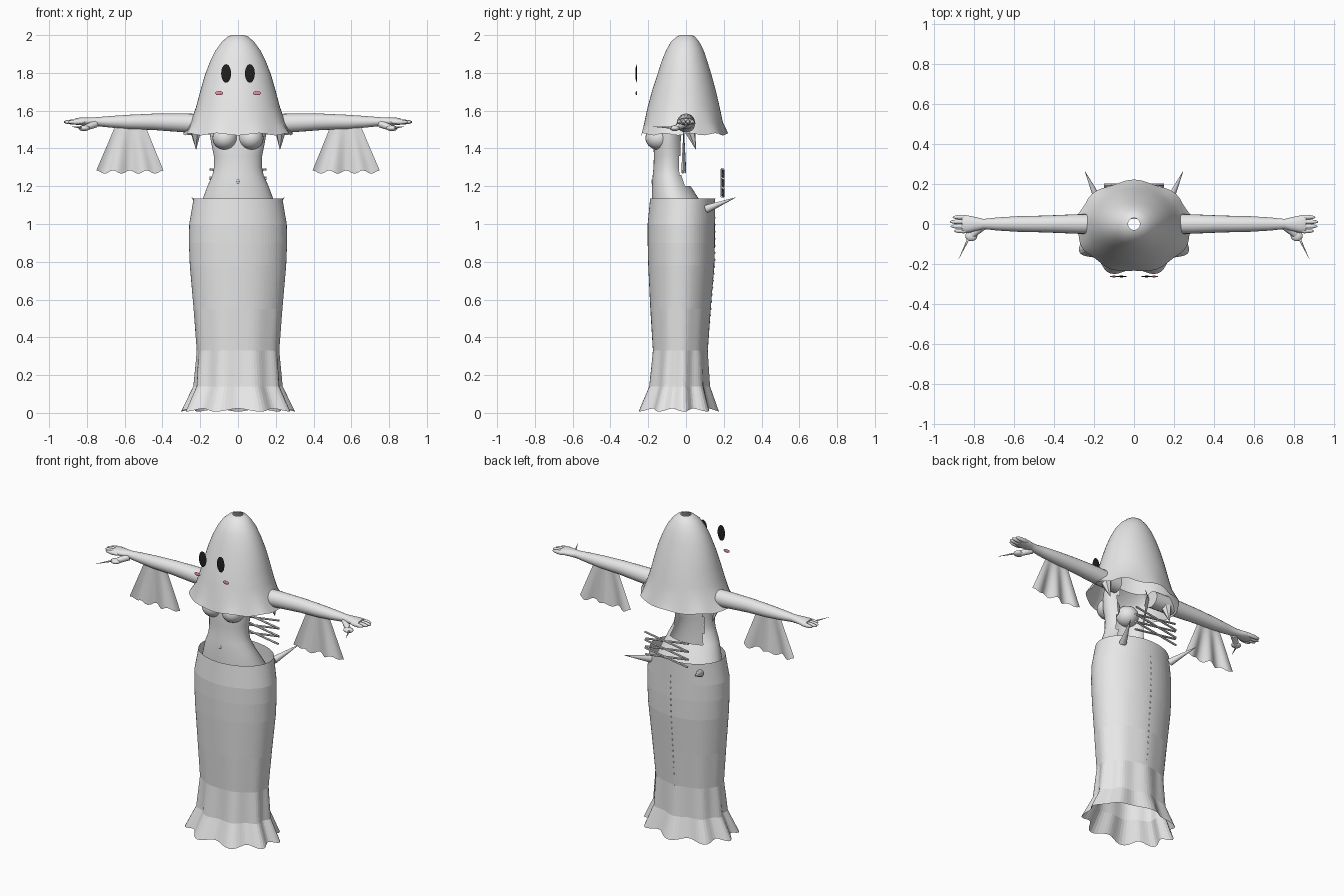
import bpy, bmesh, math
from mathutils import Vector

old = bpy.data.objects.get("Cube")
if old:
    bpy.data.objects.remove(old, do_unlink=True)


def material(name, rgb):
    m = bpy.data.materials.new(name)
    m.use_nodes = True
    m.diffuse_color = (*rgb, 1)
    m.node_tree.nodes["Principled BSDF"].inputs["Base Color"].default_value = (*rgb, 1)
    return m


CLOTH = material("pale grey", (0.8, 0.8, 0.8))
BLACK = material("black", (0.015, 0.015, 0.015))
PINK = material("blush pink", (0.8, 0.28, 0.36))


def finish(bm, name, mat=CLOTH, smooth=True):
    bmesh.ops.recalc_face_normals(bm, faces=bm.faces)
    me = bpy.data.meshes.new(name)
    bm.to_mesh(me)
    bm.free()
    me.materials.append(mat)
    ob = bpy.data.objects.new(name, me)
    bpy.context.collection.objects.link(ob)
    if smooth:
        bpy.ops.object.select_all(action="DESELECT")
        ob.select_set(True)
        bpy.context.view_layer.objects.active = ob
        bpy.ops.object.shade_smooth_by_angle(angle=math.radians(45))
    return ob


def loft(name, rings, caps=False, smooth=True, keep=None):
    """Skin closed rings of points; keep(centre) decides which faces stay."""
    bm = bmesh.new()
    rows = [[bm.verts.new(p) for p in ring] for ring in rings]
    n = len(rows[0])
    for a, b in zip(rows, rows[1:]):
        for i in range(n):
            bm.faces.new((a[i], a[(i + 1) % n], b[(i + 1) % n], b[i]))
    if caps:
        bm.faces.new(rows[0])
        bm.faces.new(rows[-1])
    if keep:
        gone = [f for f in bm.faces if not keep(f.calc_center_median())]
        bmesh.ops.delete(bm, geom=gone, context="FACES")
    return finish(bm, name, smooth=smooth)


def level_ring(z, rx, front, back, n=48, wave=0, folds=9, dz=0):
    """Horizontal oval, optionally pleated outwards and scalloped downwards."""
    cy, ry = (front + back) / 2, (back - front) / 2
    pts = []
    for i in range(n):
        t = math.tau * i / n
        w = math.sin(folds * t + 0.6 * math.sin(2 * t))
        pts.append(((rx + wave * w) * math.cos(t), cy + (ry + wave * w) * math.sin(t), z + dz * w))
    return pts


def ellipsoid(name, centre, size, mat=CLOTH):
    bm = bmesh.new()
    bmesh.ops.create_uvsphere(bm, u_segments=24, v_segments=14, radius=1)
    bmesh.ops.scale(bm, vec=size, verts=bm.verts)
    bmesh.ops.translate(bm, vec=centre, verts=bm.verts)
    return finish(bm, name, mat)


def rod(name, start, end, r1, r2, n=12):
    a, b = Vector(start), Vector(end)
    d = (b - a).normalized()
    u = d.orthogonal().normalized()
    v = d.cross(u)
    angles = [math.tau * i / n for i in range(n)]
    return loft(name, [[c + (u * math.cos(t) + v * math.sin(t)) * r for t in angles]
                       for c, r in ((a, r1), (b, r2))], caps=True)


# Hood: open bell with a small hole at the crown
hood = [(2.0, .03, -.03, .03), (1.995, .05, -.045, .045), (1.965, .085, -.08, .07),
        (1.92, .118, -.105, .093), (1.865, .146, -.128, .112), (1.79, .175, -.152, .135),
        (1.71, .198, -.178, .157), (1.62, .222, -.203, .178), (1.54, .25, -.22, .195)]
loft("hood", [level_ring(*r) for r in hood]
     + [level_ring(1.475, .288, -.24, .217, wave=.006, dz=.006)])

# Eyes and cheeks float in front of the hood
for side, s in (("left", 1), ("right", -1)):
    ellipsoid(side + "_eye", (s * .063, -.263, 1.797), (.026, .004, .049), BLACK)
    ellipsoid(side + "_cheek", (s * .1, -.263, 1.693), (.021, .004, .011), PINK)

# Torso: front shell with an open upper back
torso = [(1.05, .215, -.18, .12), (1.13, .188, -.18, .07), (1.2, .162, -.18, .025),
         (1.26, .135, -.176, .0), (1.3, .127, -.172, -.005), (1.36, .128, -.17, -.005),
         (1.42, .14, -.172, -.005), (1.48, .15, -.165, 0), (1.54, .16, -.13, .01),
         (1.58, .12, -.09, .01)]
loft("torso", [level_ring(*r) for r in torso],
     keep=lambda c: c.z < 1.21 or c.y < -.04 or abs(c.x) > .1)
ellipsoid("navel", (0, -.179, 1.225), (.007, .004, .012))

# Skirt: faceted column with a pleated flounce
skirt = [(1.135, .235, -.19, .155, 0), (1.0, .258, -.203, .153, 0), (.9, .26, -.203, .153, 0),
         (.78, .255, -.2, .15, 0), (.55, .235, -.19, .13, .001), (.33, .217, -.178, .112, .003),
         (.14, .229, -.195, .118, .01)]
loft("skirt", [level_ring(z, x, f, b, 90, w) for z, x, f, b, w in skirt]
     + [level_ring(.015, .285, -.245, .155, 90, .02, dz=-.008)], smooth=False)

# Seam buttons down the back of the skirt
for k in range(20):
    z = .33 + .037 * k
    y = .112 + .04 * min(1, (z - .33) / .47)
    ellipsoid("seam_button", (0, y, z), (.004, .004, .006))

# Crossed lacing behind the waist
for k in range(3):
    z = 1.145 + .05 * k
    for s in (1, -1):
        rod("lacing", (-s * .15, .193 + s * .004, z), (s * .15, .193 + s * .004, z + .045), .006, .006, 6)


def arm_ring(x, z, ry, rz, s, y=0, n=20):
    return [(s * x, y + ry * math.cos(math.tau * i / n), z + rz * math.sin(math.tau * i / n))
            for i in range(n)]


def drape(name, s):
    """Hanging sleeve cloth that widens and ripples towards its hem."""
    bm = bmesh.new()
    cols, rows = 24, 8
    grid = []
    for j in range(rows + 1):
        v = j / rows
        inner, outer = .495 - .1 * v, .645 + .105 * v
        row = []
        for i in range(cols + 1):
            u = i / cols
            ripple = math.sin(u * math.tau * 2.5)
            z = 1.53 - .255 * v + .009 * v * math.cos(u * math.tau * 4)
            row.append(bm.verts.new((s * (inner + (outer - inner) * u), -.012 + .013 * v * ripple, z)))
        grid.append(row)
    for a, b in zip(grid, grid[1:]):
        for i in range(cols):
            bm.faces.new((a[i], a[i + 1], b[i + 1], b[i]))
    return finish(bm, name)


for side, s in (("left", 1), ("right", -1)):
    ellipsoid(side + "_breast", (s * .069, -.145, 1.455), (.066, .07, .062))
    # Arm and palm in one tapering form
    arm = [(.13, 1.53, .05, .05), (.28, 1.535, .049, .05), (.45, 1.541, .042, .043),
           (.58, 1.54, .039, .038), (.68, 1.541, .033, .03), (.755, 1.542, .025, .023),
           (.79, 1.543, .034, .021), (.84, 1.543, .044, .02), (.862, 1.542, .04, .016)]
    loft(side + "_arm", [arm_ring(*r, s) for r in arm], caps=True)
    # Fingers and thumb with a long sharp nail
    for k, tip in enumerate((.9, .918, .922, .908)):
        y = -.035 + .023 * k
        ellipsoid(side + "_finger", (s * (tip - .045), y, 1.54), (.046, .0115, .0125))
    rod(side + "_thumb_base", (s * .755, -.01, 1.53), (s * .81, -.055, 1.508), .02, .016)
    ellipsoid(side + "_thumb", (s * .815, -.06, 1.507), (.03, .026, .015))
    rod(side + "_thumb_nail", (s * .83, -.075, 1.51), (s * .878, -.175, 1.515), .006, .0005, 8)
    drape(side + "_sleeve_drape", s)
    # Pointed scrap under the armpit, spike at the back of the hip
    rod(side + "_armpit_point", (s * .225, .02, 1.5), (s * .222, .052, 1.395), .032, .001, 6)
    rod(side + "_hip_spike", (s * .175, .11, 1.08), (s * .245, .262, 1.14), .022, .001)
